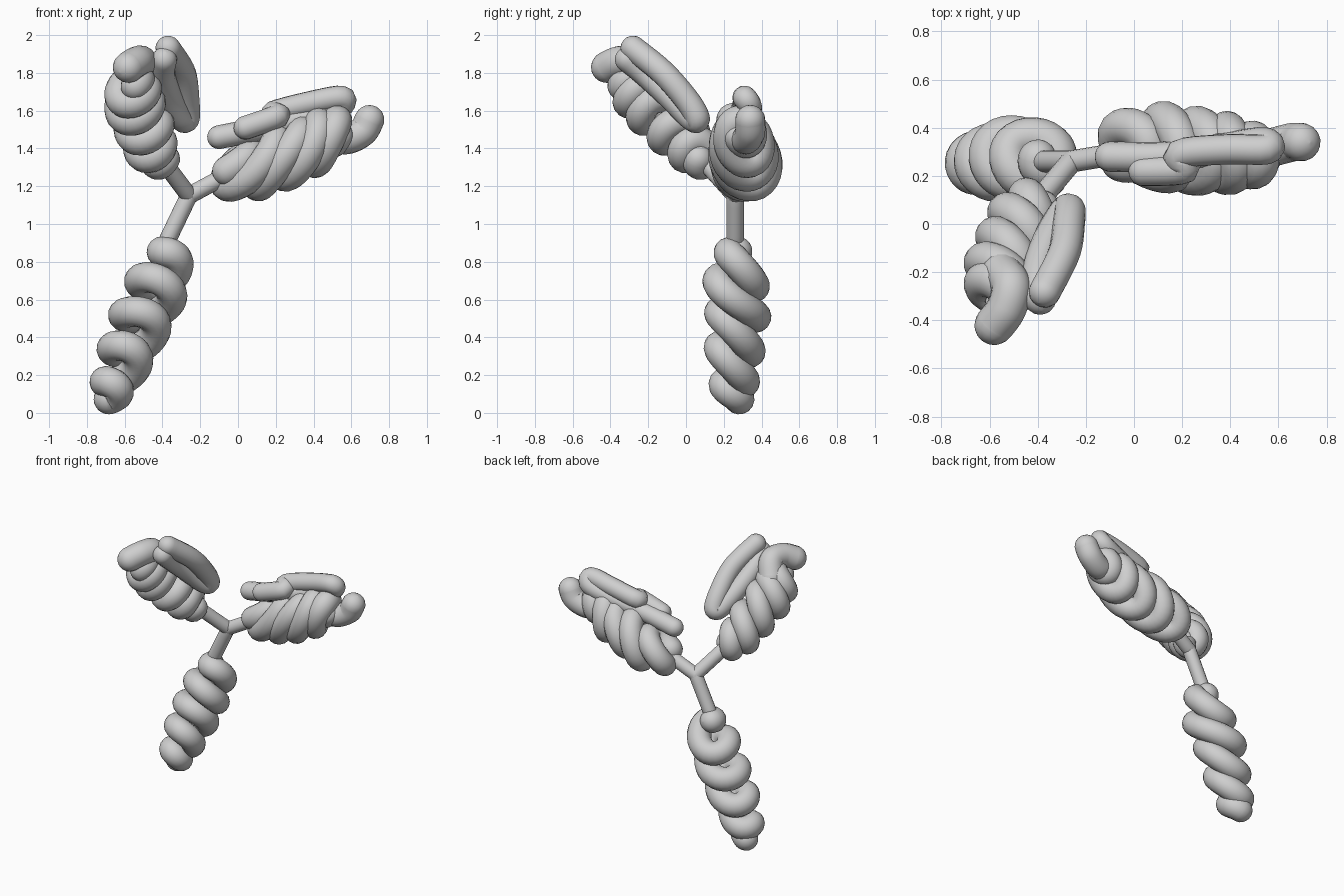
import bpy
from math import cos, sin, pi
from mathutils import Vector

cube = bpy.data.objects.get("Cube")
if cube:
    bpy.data.objects.remove(cube, do_unlink=True)

grey = bpy.data.materials.new("light grey")
grey.use_nodes = True
grey.diffuse_color = (0.62, 0.62, 0.62, 1)
grey.node_tree.nodes["Principled BSDF"].inputs["Base Color"].default_value = grey.diffuse_color


def spline(keys, t):
    """Smooth interpolation through key tuples, t from 0 to 1."""
    n = len(keys) - 1
    i = min(int(t * n), n - 1)
    f = t * n - i
    a, b, c, d = (Vector(keys[max(0, min(n, j))]) for j in range(i - 1, i + 3))
    return b + (c - a) * (f / 2) + (a - b * 2.5 + c * 2 - d / 2) * f**2 \
        + ((b - c) * 1.5 + (d - a) / 2) * f**3


def tube(name, points, radius, dome=6):
    """Round tube along points, closed with a hemisphere at each end."""
    def cap(end, before):
        way = (end - before).normalized() * radius
        steps = [pi / 2 * k / dome for k in range(1, dome + 1)]
        return [(end + way * sin(s), max(cos(s), 0.02)) for s in steps]
    rings = cap(points[0], points[1])[::-1] + [(p, 1) for p in points] \
        + cap(points[-1], points[-2])
    curve = bpy.data.curves.new(name, "CURVE")
    curve.dimensions = "3D"
    curve.bevel_depth = radius
    curve.bevel_resolution = 6
    curve.use_fill_caps = True
    path = curve.splines.new("POLY")
    path.points.add(len(rings) - 1)
    for point, (co, scale) in zip(path.points, rings):
        point.co = (*co, 1)
        point.radius = scale
    curve.materials.append(grey)
    obj = bpy.data.objects.new(name, curve)
    bpy.context.collection.objects.link(obj)
    bpy.ops.object.select_all(action="DESELECT")
    obj.select_set(True)
    bpy.context.view_layer.objects.active = obj
    bpy.ops.object.convert(target="MESH")
    bpy.ops.object.shade_smooth()


def strand(name, keys, radius, steps=40):
    tube(name, [spline(keys, k / steps) for k in range(steps + 1)], radius)


def coil(name, keys, turns, phase, radius, tilt):
    """Left-handed coil about (x, y, z, coil radius) keys; tilt leans its rings along the axis."""
    steps = int(turns * 28)
    points = []
    for k in range(steps + 1):
        t = k / steps
        here = spline(keys, t)
        axis = (spline(keys, min(t + 0.02, 1)) - spline(keys, max(t - 0.02, 0))).xyz.normalized()
        front = Vector((0, -1, 0))
        front = (front - axis * front.dot(axis)).normalized()
        side = axis.cross(front)
        angle = phase - 2 * pi * turns * t
        offset = (front * cos(angle) + side * sin(angle)) * here.w
        points.append(here.xyz + offset + axis * offset.dot(Vector(tilt)))
    tube(name, points, radius)


# Three stalks meeting at the hub
hub = (-0.26, 0.26, 1.15)
for name, end in (("lower_stalk", (-0.38, 0.26, 0.9)),
                  ("side_stalk", (-0.02, 0.3, 1.28)),
                  ("upper_stalk", (-0.41, 0.08, 1.35))):
    strand(name, (hub, end), 0.046, 4)

# Lower arm
coil("lower_coil", ((-0.38, 0.27, 0.86, 0.02), (-0.4, 0.27, 0.72, 0.095), (-0.47, 0.27, 0.59, 0.1),
                    (-0.53, 0.27, 0.45, 0.095), (-0.59, 0.25, 0.31, 0.08), (-0.64, 0.245, 0.17, 0.06),
                    (-0.68, 0.26, 0.08, 0.02)), 4.75, pi / 2, 0.081, (-0.4, 0.6, 0))

# Side arm with its hairpin and tip
coil("side_coil", ((-0.05, 0.31, 1.31, 0.06), (0.08, 0.32, 1.31, 0.11), (0.21, 0.31, 1.35, 0.11),
                   (0.35, 0.3, 1.39, 0.1), (0.46, 0.3, 1.45, 0.08), (0.53, 0.3, 1.48, 0.03)),
     5, 0.5, 0.08, (0, -0.4, 1.1))
strand("side_tip", ((0.5, 0.3, 1.46), (0.58, 0.32, 1.45), (0.66, 0.34, 1.49), (0.695, 0.34, 1.55)), 0.08)
strand("side_hairpin", ((-0.1, 0.28, 1.46), (0.15, 0.28, 1.51), (0.4, 0.32, 1.57), (0.54, 0.34, 1.62),
                        (0.55, 0.31, 1.67), (0.38, 0.31, 1.64), (0.19, 0.29, 1.59), (0.21, 0.23, 1.57),
                        (0.04, 0.22, 1.51)), 0.063)

# Upper arm with its hairpin and tip
coil("upper_coil", ((-0.4, 0.09, 1.34, 0.03), (-0.45, 0.04, 1.4, 0.07), (-0.49, -0.06, 1.5, 0.085),
                    (-0.54, -0.17, 1.61, 0.09), (-0.56, -0.25, 1.69, 0.08), (-0.57, -0.3, 1.75, 0.05)),
     5, 0.5, 0.078, (0.4, 0, 0.2))
strand("upper_tip", ((-0.55, -0.2, 1.76), (-0.51, -0.26, 1.85), (-0.53, -0.35, 1.86), (-0.58, -0.42, 1.83)),
       0.083)
strand("upper_hairpin", ((-0.39, -0.31, 1.87), (-0.4, -0.21, 1.79), (-0.36, -0.08, 1.67), (-0.3, 0.03, 1.56),
                         (-0.27, 0.06, 1.56), (-0.27, 0.01, 1.65), (-0.29, -0.12, 1.8),
                         (-0.37, -0.28, 1.93)), 0.067)
